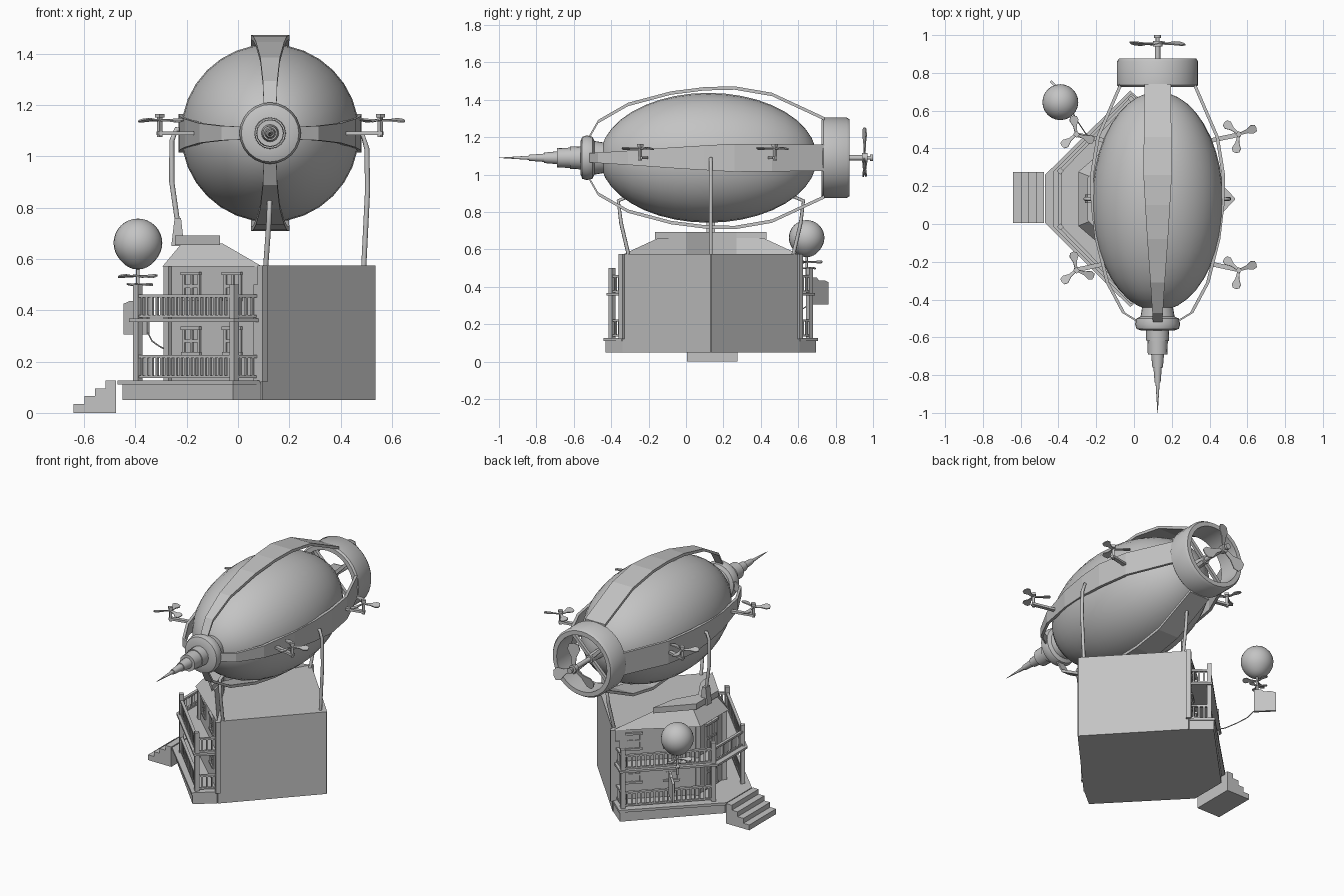
import bpy, bmesh, math
from mathutils import Vector, Matrix

cube = bpy.data.objects.get("Cube")
if cube:
    bpy.data.objects.remove(cube, do_unlink=True)

grey = bpy.data.materials.new("plain grey")
grey.use_nodes = True
tone = (0.55, 0.55, 0.55, 1)
grey.diffuse_color = tone
grey.node_tree.nodes["Principled BSDF"].inputs["Base Color"].default_value = tone

AX, AZ, MID = 0.125, 1.09, 0.133   # airship axis x and z, house mirror line y
UP = Vector((0, 0, 1))


def finish(bm, name, smooth=False):
    bmesh.ops.recalc_face_normals(bm, faces=bm.faces)
    me = bpy.data.meshes.new(name)
    bm.to_mesh(me)
    bm.free()
    ob = bpy.data.objects.new(name, me)
    bpy.context.collection.objects.link(ob)
    me.materials.append(grey)
    if smooth:
        bpy.ops.object.select_all(action='DESELECT')
        ob.select_set(True)
        bpy.context.view_layer.objects.active = ob
        bpy.ops.object.shade_smooth_by_angle(angle=math.radians(35))
    return ob


def beam(bm, a, b, w, h):
    """Square bar from a to b, w wide and h high."""
    a, b = Vector(a), Vector(b)
    d = (b - a).normalized()
    s = d.cross(UP) if abs(d.z) < 0.9 else Vector((1, -1, 0))
    s.normalize()
    t = s.cross(d)
    m = Matrix((s * w, d * (b - a).length, t * h)).transposed().to_4x4()
    bmesh.ops.create_cube(bm, size=1, matrix=Matrix.Translation((a + b) / 2) @ m)


def loft(bm, rings, closed=True):
    """Skin rings of points that have equal counts."""
    vs = [[bm.verts.new(p) for p in r] for r in rings]
    n = len(vs[0])
    for r, q in zip(vs, vs[1:]):
        for i in range(n):
            bm.faces.new((r[i], r[(i + 1) % n], q[(i + 1) % n], q[i]))
    if closed:
        bm.faces.new(vs[0])
        bm.faces.new(vs[-1])
    else:
        for i in range(n):
            bm.faces.new((vs[-1][i], vs[-1][(i + 1) % n], vs[0][(i + 1) % n], vs[0][i]))


def prism(name, pts, z0, z1, top=None):
    bm = bmesh.new()
    loft(bm, [[(x, y, z0) for x, y in pts], [(x, y, z1) for x, y in top or pts]])
    return finish(bm, name)


def lathe(name, profile, seg=24, closed=True):
    """Spin (y, radius) pairs round the airship axis."""
    bm = bmesh.new()
    angles = [2 * math.pi * i / seg for i in range(seg)]
    loft(bm, [[(AX + r * math.cos(a), y, AZ + r * math.sin(a)) for a in angles]
              for y, r in profile], closed)
    return finish(bm, name, True)


def rope(name, pts, r):
    cu = bpy.data.curves.new(name, 'CURVE')
    cu.dimensions = '3D'
    cu.bevel_depth, cu.bevel_resolution, cu.use_fill_caps = r, 2, True
    sp = cu.splines.new('POLY')
    sp.points.add(len(pts) - 1)
    for p, q in zip(sp.points, pts):
        p.co = (*q, 1)
    ob = bpy.data.objects.new(name, cu)
    cu.materials.append(grey)
    bpy.context.collection.objects.link(ob)


def propeller(name, centre, axis, radius, start=0.0):
    """Three pitched leaf blades."""
    bm = bmesh.new()
    base = Matrix.Translation(centre) @ Vector(axis).to_track_quat('Z', 'X').to_matrix().to_4x4()
    leaf = [(0.05, 0.06), (0.45, 0.1), (0.75, 0.24), (0.95, 0.18), (1, 0)]
    outline = leaf + [(x, -w) for x, w in reversed(leaf[:-1])]
    for k in range(3):
        m = base @ Matrix.Rotation(start + k * math.tau / 3, 4, 'Z') @ Matrix.Rotation(0.25, 4, 'X')
        loft(bm, [[m @ Vector((x * radius, w * radius, z)) for x, w in outline]
                  for z in (-0.003, 0.003)])
    return finish(bm, name)


# Gas envelope and nose
bm = bmesh.new()
bmesh.ops.create_uvsphere(bm, u_segments=32, v_segments=20, radius=1,
                          matrix=Matrix.Translation((AX, 0.12, AZ)) @ Matrix.Diagonal((0.347, 0.58, 0.347, 1))
                          @ Matrix.Rotation(math.pi / 2, 4, 'X'))
finish(bm, "gas_envelope", True)
lathe("nose_collar", [(-0.43, 0.08), (-0.49, 0.09), (-0.5, 0.112), (-0.53, 0.12),
                      (-0.555, 0.112), (-0.565, 0.085), (-0.565, 0.05)])
lathe("nose_spike", [(-0.55, 0.062), (-0.62, 0.06), (-0.62, 0.054), (-0.69, 0.052), (-0.69, 0.034),
                     (-0.76, 0.028), (-0.76, 0.022), (-0.84, 0.016), (-0.84, 0.011), (-1.0, 0.001)], 16)

# Four straps holding the envelope between the nose and the tail duct
stations = [(-0.52, 0.3, 0.025), (-0.47, 0.53, 0.028), (-0.31, 0.77, 0.038), (-0.08, 0.93, 0.055),
            (0.1, 0.99, 0.066), (0.26, 1, 0.075), (0.46, 0.91, 0.073), (0.74, 0.57, 0.07)]
for k, (name, reach) in enumerate([("left_strap", 0.357), ("top_strap", 0.382),
                                   ("right_strap", 0.357), ("bottom_strap", 0.382)]):
    bm = bmesh.new()
    turn = Matrix.Translation((AX, 0, AZ)) @ Matrix.Rotation(-k * math.pi / 2, 4, 'Y')
    loft(bm, [[turn @ Vector((f * reach - d, y, s * w)) for d, s in
               ((0, -1), (0, 1), (0.018, 1), (0.018, -1))] for y, f, w in stations])
    finish(bm, name)

# Tail duct and main propeller
lathe("tail_duct", [(0.725, 0.205), (0.735, 0.215), (0.86, 0.215), (0.875, 0.205),
                    (0.875, 0.178), (0.725, 0.178)], 32, closed=False)
lathe("tail_shaft", [(0.66, 0.03), (0.8, 0.025), (0.8, 0.014), (0.94, 0.014), (0.94, 0.025), (0.97, 0.025),
                     (0.97, 0.01), (0.985, 0.01), (0.985, 0.018), (1.0, 0.018)], 12)
bm = bmesh.new()
for k in range(4):
    a = math.pi / 4 + k * math.pi / 2
    beam(bm, (AX, 0.78, AZ), (AX + 0.19 * math.cos(a), 0.78, AZ + 0.19 * math.sin(a)), 0.02, 0.02)
finish(bm, "duct_struts")
propeller("main_propeller", (AX, 0.955, AZ), (0, 1, 0), 0.163)

# Four side lifting propellers
for side, sx in (("left", 1), ("right", -1)):
    for end, y in (("front", -0.245), ("rear", 0.475)):
        x = AX + sx * 0.43
        bm = bmesh.new()
        beam(bm, (AX + sx * 0.27, y + (0.12 - y) * 0.1, AZ), (x + sx * 0.01, y, AZ), 0.024, 0.014)
        beam(bm, (x, y, 1.075), (x, y, 1.165), 0.015, 0.015)
        beam(bm, (x, y, 1.15), (x, y, 1.165), 0.025, 0.025)
        finish(bm, f"{side}_{end}_outrigger")
        propeller(f"{side}_{end}_propeller", (x, y, 1.14), (0, 0, 1), 0.1, 1.4 * sx)

# Hanging ropes
rope("left_rope", [(0.46, MID, 1.08), (0.485, MID, 1.085), (0.502, MID, 1.03),
                   (0.505, MID, 0.87), (0.49, MID, 0.57)], 0.01)
rope("right_rope", [(-0.21, MID, 1.1), (-0.24, MID, 1.105), (-0.258, MID, 1.06),
                    (-0.258, MID, 0.9), (-0.235, MID, 0.74)], 0.01)
for name, s in (("front_rope", -1), ("rear_rope", 1)):
    rope(name, [(AX, MID + s * 0.4, 0.9), (AX, MID + s * 0.495, 0.86), (0.12, MID + s * 0.48, 0.74),
                (0.108, MID + s * 0.44, 0.57)], 0.01)


def mirrored(half):
    """Complete a half outline across the house mirror line."""
    return half + [(x, 2 * MID - y) for x, y in reversed(half)]


# House body, porch and roof
wall = [(0.095, -0.34), (-0.27, 0.0)]
prism("house_body", mirrored([(0.535, MID - 0.003)] + wall), 0.05, 0.575)
prism("porch_base", mirrored([(0.09, -0.34), (-0.02, -0.43), (-0.45, 0.015)]), 0.05, 0.112)
deck = mirrored([(0.09, -0.345), (-0.02, -0.44), (-0.47, 0.005)])
prism("porch_floor", deck, 0.11, 0.126)
prism("balcony_floor", mirrored([(0.09, -0.335), (-0.015, -0.425), (-0.425, -0.015)]), 0.355, 0.368)
notch = [(-0.1, 0.27), (-0.18, MID), (-0.1, 0.0)]
prism("roof_slope", mirrored([(0.095, -0.345), (-0.295, -0.01)]) + notch, 0.57, 0.66,
      mirrored([(-0.06, -0.15), (-0.22, 0.02)]) + notch)
prism("roof_cap", mirrored([(-0.07, -0.165), (-0.245, 0.02)]) + notch, 0.655, 0.692)
post = [(-0.26, 0.11), (-0.21, 0.11), (-0.21, 0.155), (-0.26, 0.155)]
prism("rope_anchor", post, 0.65, 0.76, [(x * 0.5 - 0.117, y) for x, y in post])

# Entry steps
bm = bmesh.new()
for i in range(4):
    x0, h = -0.64 + 0.041 * i, 0.034 + 0.031 * i
    beam(bm, (x0 + 0.0205, 0.005, h / 2), (x0 + 0.0205, 0.275, h / 2), 0.041, h)
finish(bm, "entry_steps")

# Porch posts and railings on both floors
corners = mirrored([(0.078, -0.32), (-0.015, -0.395), (-0.39, -0.015)])
bm = bmesh.new()
for x, y in corners:
    beam(bm, (x, y, 0.12), (x, y, 0.5), 0.026, 0.026)
finish(bm, "porch_posts")
for name, z, gap in (("porch_railing", 0.14, True), ("balcony_railing", 0.376, False)):
    bm = bmesh.new()
    for i, (p, q) in enumerate(zip(corners, corners[1:])):
        if gap and i == 2:
            continue
        a, b = Vector((*p, z)), Vector((*q, z))
        beam(bm, a, b, 0.014, 0.01)
        beam(bm, a + UP * 0.08, b + UP * 0.08, 0.018, 0.012)
        n = round((b - a).length / 0.027)
        for k in range(1, n):
            c = a.lerp(b, k / n)
            beam(bm, c, c + UP * 0.08, 0.01, 0.01)
    finish(bm, name)


def window(bm, c, along, w, h):
    """Framed window with sill, lintel and crossbars, c at its lower middle."""
    c, s = Vector(c), along * w / 2
    for k in (-1, 0, 1):
        beam(bm, c + s * k, c + s * k + UP * h, 0.012, 0.012)
    for f, wd in ((0, 0.022), (0.5, 0.012), (1, 0.028)):
        e = s * (1.25 if f != 0.5 else 1)
        beam(bm, c - e + UP * h * f, c + e + UP * h * f, wd, 0.013)


# Windows, doors and corner trim
bm = bmesh.new()
side = mirrored(wall)
for z in (0.23, 0.443):
    for a, b in (side[:2], side[2:]):
        a, b = Vector((*a, z)), Vector((*b, z))
        for f in (0.31, 0.75):
            window(bm, a.lerp(b, f), (b - a).normalized(), 0.08, 0.1)
    window(bm, (-0.27, MID, z - 0.09), Vector((0, 1, 0)), 0.1, 0.19)
for x, y in side:
    beam(bm, (x, y, 0.12), (x, y, 0.575), 0.028, 0.028)
finish(bm, "windows_and_trim")

# Small tethered balloon with rotor, tail plate and cord
BX, BY = -0.39, 0.645
bm = bmesh.new()
bmesh.ops.create_uvsphere(bm, u_segments=24, v_segments=16, radius=0.095,
                          matrix=Matrix.Translation((BX, BY, 0.662)))
for v in bm.verts:
    if v.co.z < 0.6:
        v.co.z -= (0.6 - v.co.z) * 0.25
finish(bm, "small_balloon", True)
rope("balloon_mast", [(BX, BY, 0.57), (BX, BY, 0.43)], 0.007)
propeller("balloon_rotor", (BX, BY, 0.533), (0, 0, 1), 0.085, 0.5)
propeller("balloon_lower_rotor", (BX, BY, 0.5), (0, 0, 1), 0.06, 1.2)
bm = bmesh.new()
shape = [(0, 0.305), (0.13, 0.305), (0.13, 0.425), (0.1, 0.435), (0.06, 0.435), (0.04, 0.45), (0, 0.45)]
loft(bm, [[(-0.35 - t * 0.7 + o, 0.665 + t * 0.7 + o, z) for t, z in shape] for o in (-0.005, 0.005)])
finish(bm, "tail_plate")
rope("tether_cord", [(-0.35, 0.665, 0.31), (-0.335, 0.62, 0.28), (-0.31, 0.56, 0.262),
                     (-0.27, 0.5, 0.24), (-0.2, 0.4, 0.235)], 0.003)
